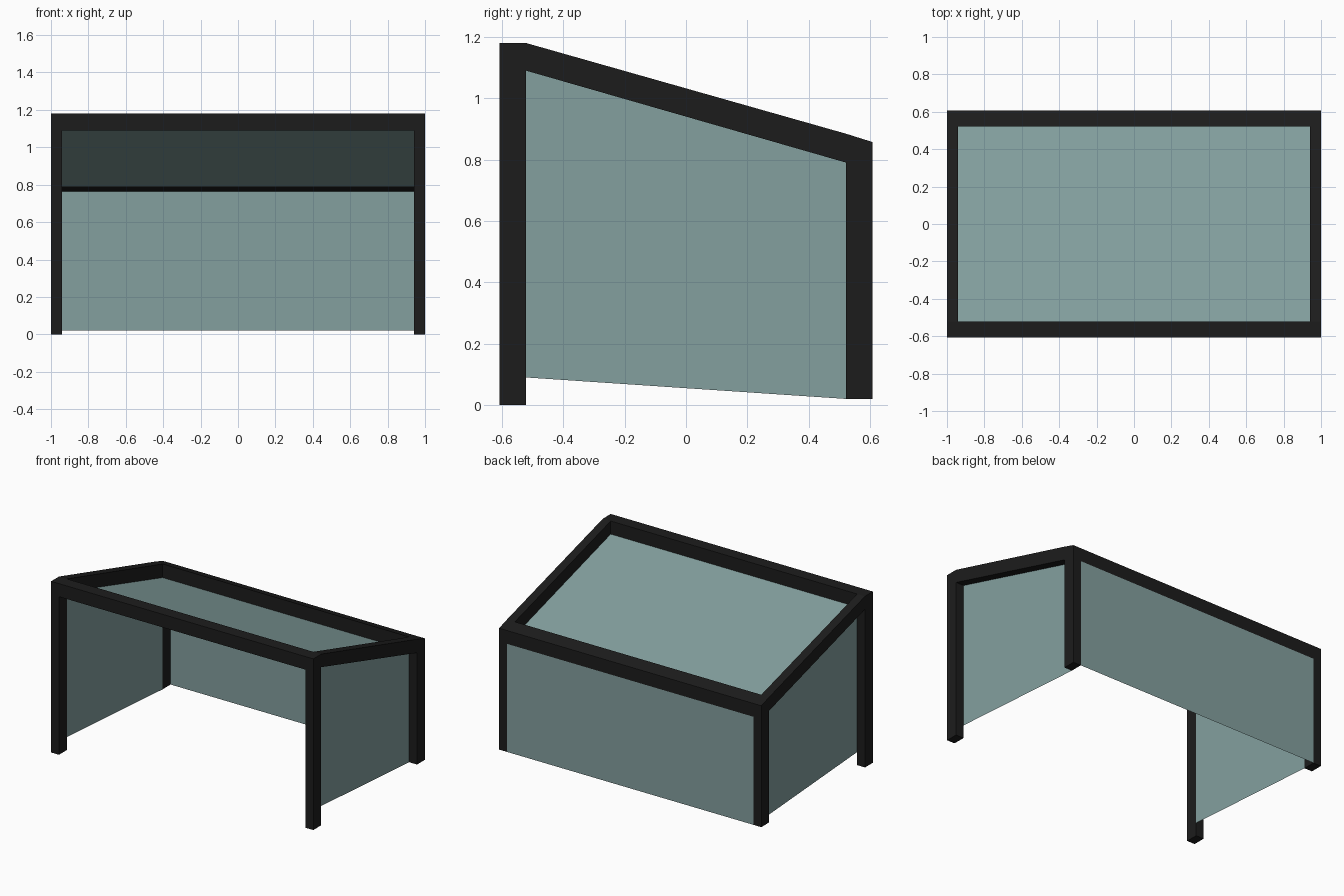
import bpy
import bmesh

if "Cube" in bpy.data.objects:
    bpy.data.objects.remove(bpy.data.objects["Cube"])


def material(name, color):
    m = bpy.data.materials.new(name)
    m.diffuse_color = color
    m.use_nodes = True
    m.node_tree.nodes["Principled BSDF"].inputs["Base Color"].default_value = m.diffuse_color
    return m


BLACK = material("black_metal", (0.012, 0.012, 0.012, 1))
GLASS = material("tinted_glass", (0.23, 0.35, 0.345, 1))

# Main dimensions: half width, half depth, and their inner edges
X, XI = 1.0, 0.94
Y, YI = 0.608, 0.522


def finish(bm, name, mat, mirror=False):
    me = bpy.data.meshes.new(name)
    bm.to_mesh(me)
    bm.free()
    me.materials.append(mat)
    ob = bpy.data.objects.new(name, me)
    bpy.context.collection.objects.link(ob)
    if mirror:
        ob.modifiers.new("mirror", 'MIRROR').use_axis = (True, False, False)
    return ob


def extrude_profile(name, profile, x0, x1, caps=True, mirror=False):
    """Sweep a closed (y, z) profile along x."""
    bm = bmesh.new()
    a = [bm.verts.new((x0, y, z)) for y, z in profile]
    b = [bm.verts.new((x1, y, z)) for y, z in profile]
    n = len(profile)
    for i in range(n):
        j = (i + 1) % n
        bm.faces.new((a[i], a[j], b[j], b[i]))
    if caps:
        bm.faces.new(a)
        bm.faces.new(b)
    bmesh.ops.recalc_face_normals(bm, faces=bm.faces)
    return finish(bm, name, BLACK, mirror)


def panel(name, corners, mirror=False):
    bm = bmesh.new()
    bm.faces.new([bm.verts.new(c) for c in corners])
    return finish(bm, name, GLASS, mirror)


# Side frame: front post, sloping rail and back post in one outline
side = [(-Y, 0), (-YI, 0), (-YI, 1.09), (YI, 0.79), (YI, 0.02), (Y, 0.02),
        (Y, 0.857), (YI, 0.884), (-YI, 1.18), (-Y, 1.18)]
extrude_profile("side_frame", side, XI, X, mirror=True)

# Cross beams between the side frames
extrude_profile("front_beam", [(-Y, 1.09), (-YI, 1.09), (-YI, 1.18), (-Y, 1.18)],
                -XI, XI, caps=False)
extrude_profile("back_beam", [(YI, 0.79), (Y, 0.765), (Y, 0.857), (YI, 0.884)],
                -XI, XI, caps=False)

# Glass panels: roof at the underside of the rails, sides on the inner face,
# back flush with the outer face
panel("roof_panel", [(-XI, -YI, 1.09), (XI, -YI, 1.09), (XI, YI, 0.79), (-XI, YI, 0.79)])
panel("side_panel", [(XI, -YI, 0.09), (XI, YI, 0.02), (XI, YI, 0.79), (XI, -YI, 1.09)],
      mirror=True)
panel("back_panel", [(XI, Y, 0.02), (-XI, Y, 0.02), (-XI, Y, 0.765), (XI, Y, 0.765)])
